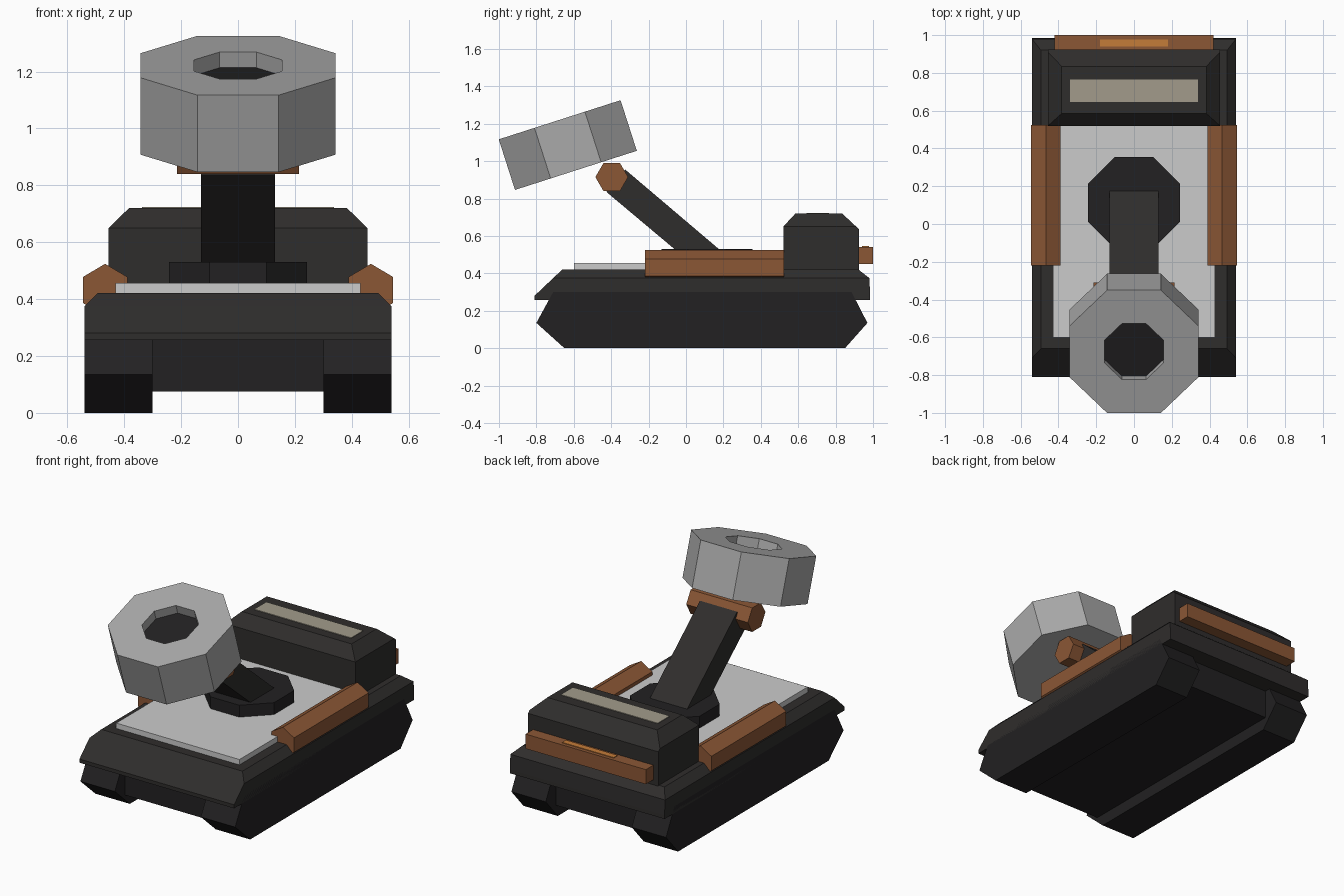
import bpy, bmesh
from math import sin, cos, pi, radians
from mathutils import Matrix

if "Cube" in bpy.data.objects:
    bpy.data.objects.remove(bpy.data.objects["Cube"])


def material(name, r, g, b):
    m = bpy.data.materials.new(name)
    m.diffuse_color = (r, g, b, 1)
    m.use_nodes = True
    m.node_tree.nodes["Principled BSDF"].inputs["Base Color"].default_value = m.diffuse_color
    return m


BLACK = material("black_rubber", 0.016, 0.015, 0.016)
DARK = material("dark_armor", 0.028, 0.026, 0.025)
COPPER = material("copper", 0.26, 0.095, 0.036)
ORANGE = material("orange_light", 0.55, 0.2, 0.04)
BEIGE = material("beige_vent", 0.36, 0.33, 0.26)
PLATE = material("light_grey", 0.55, 0.55, 0.55)
STEEL = material("steel_grey", 0.4, 0.4, 0.4)


def loft(name, rings, mat, matrix=None):
    """Skin a list of equal-length point rings and cap both ends."""
    bm = bmesh.new()
    loops = [[bm.verts.new(p) for p in ring] for ring in rings]
    n = len(loops[0])
    for a, b in zip(loops, loops[1:]):
        for i in range(n):
            j = (i + 1) % n
            bm.faces.new((a[i], a[j], b[j], b[i]))
    bm.faces.new(loops[0][::-1])
    bm.faces.new(loops[-1])
    if matrix:
        bm.transform(matrix)
    bmesh.ops.recalc_face_normals(bm, faces=bm.faces)
    me = bpy.data.meshes.new(name)
    bm.to_mesh(me)
    bm.free()
    me.materials.append(mat)
    ob = bpy.data.objects.new(name, me)
    bpy.context.collection.objects.link(ob)
    return ob


def rect(hx, y0, y1, z):
    return [(-hx, y0, z), (hx, y0, z), (hx, y1, z), (-hx, y1, z)]


def box(name, hx, y0, y1, z0, z1, mat):
    return loft(name, [rect(hx, y0, y1, z0), rect(hx, y0, y1, z1)], mat)


def side_prism(name, profile, x0, x1, mat):
    """Extrude a (y, z) profile along x."""
    return loft(name, [[(x, y, z) for y, z in profile] for x in (x0, x1)], mat)


def octagon(apothem, z):
    r = apothem / cos(pi / 8)
    return [(r * cos(pi / 8 + i * pi / 4), r * sin(pi / 8 + i * pi / 4), z) for i in range(8)]


# Tracks and side rails, one per side
track = [(-0.65, 0), (0.85, 0), (0.97, 0.135), (0.885, 0.30), (-0.71, 0.30), (-0.80, 0.135)]
for side, s in (("left", -1), ("right", 1)):
    side_prism("track_" + side, track, s * 0.30, s * 0.54, BLACK)
    hexa = [(s * 0.467 + 0.09 * sin(i * pi / 3), 0.432 + 0.092 * cos(i * pi / 3)) for i in range(6)]
    loft("side_rail_" + side, [[(x, y, z) for x, z in hexa] for y in (-0.22, 0.525)], COPPER)

# Belly between the tracks
box("belly", 0.31, -0.70, 0.87, 0.075, 0.28, BLACK)

# Hull with chamfered rim
loft("hull", [rect(0.54, -0.81, 0.985, 0.257), rect(0.54, -0.81, 0.985, 0.28),
              rect(0.54, -0.71, 0.98, 0.375), rect(0.493, -0.66, 0.92, 0.422)], DARK)

# Deck plate
box("deck_plate", 0.43, -0.60, 0.53, 0.41, 0.456, PLATE)

# Engine housing with vent, rear bar and light strip
loft("engine_housing", [rect(0.455, 0.52, 0.925, 0.40), rect(0.455, 0.52, 0.925, 0.635),
                        rect(0.455, 0.52, 0.91, 0.65), rect(0.383, 0.585, 0.835, 0.72)], DARK)
box("roof_vent", 0.338, 0.645, 0.765, 0.71, 0.724, BEIGE)
box("rear_bar", 0.42, 0.90, 1.0, 0.45, 0.542, COPPER)
box("rear_light", 0.18, 0.94, 0.978, 0.53, 0.546, ORANGE)

# Turntable
loft("turntable", [octagon(0.243, 0.44), octagon(0.243, 0.531)], BLACK,
     Matrix.Translation((0, 0.112, 0)))

# Leaning arm
side_prism("arm", [(0.217, 0.495), (-0.325, 0.955), (-0.425, 0.835), (-0.02, 0.495)],
           -0.13, 0.13, DARK)

# Hexagonal hinge
side_prism("hinge", [(-0.397 + 0.0875 * cos(i * pi / 3), 0.915 + 0.0875 * sin(i * pi / 3))
                     for i in range(6)], -0.215, 0.215, COPPER)

# Tilted octagonal head with a recessed dark lens
tilt = Matrix.Translation((0, -0.632, 1.086)) @ Matrix.Rotation(radians(17.8), 4, 'X')
loft("head", [octagon(0.342, -0.142), octagon(0.342, 0.142),
              octagon(0.155, 0.142), octagon(0.155, 0.07)], STEEL, tilt)
loft("lens", [octagon(0.155, 0.06), octagon(0.155, 0.084)], BLACK, tilt)
